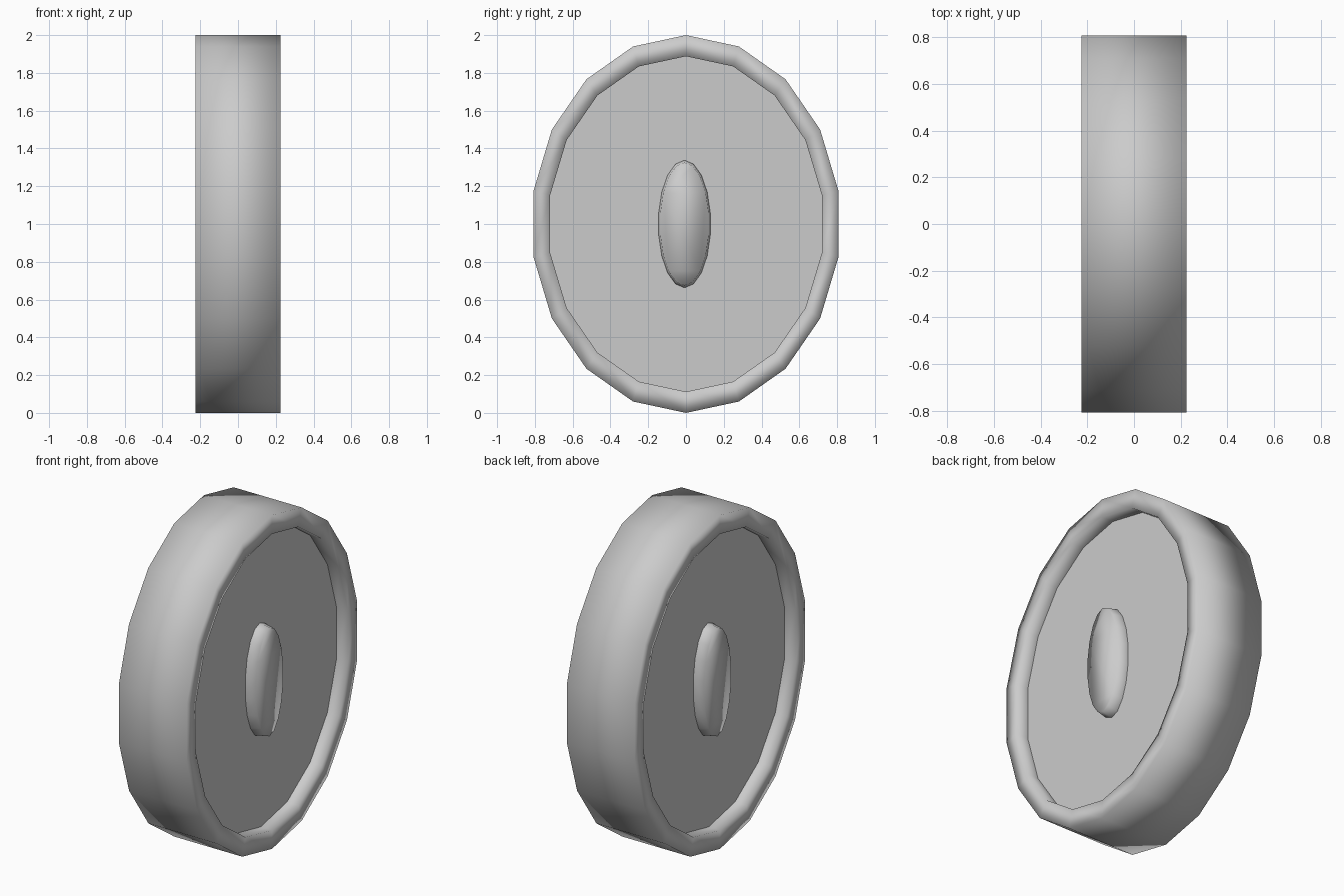
import bpy, bmesh, math

if "Cube" in bpy.data.objects:
    bpy.data.objects.remove(bpy.data.objects["Cube"])

SIDES = 18


def add_ring(bm, x, ry, rz, cy=0.0):
    # elliptical ring around the x axis, with a vertex at the top
    return [bm.verts.new((x, cy + ry * math.sin(2 * math.pi * i / SIDES),
                          1.0 + rz * math.cos(2 * math.pi * i / SIDES)))
            for i in range(SIDES)]


def lofted(name, rings, closed=False, caps=True, smooth=True):
    bm = bmesh.new()
    loops = [add_ring(bm, *r) for r in rings]
    pairs = list(zip(loops, loops[1:]))
    if closed:
        pairs.append((loops[-1], loops[0]))
    for a, b in pairs:
        for i in range(SIDES):
            j = (i + 1) % SIDES
            bm.faces.new((a[i], a[j], b[j], b[i]))
    if caps and not closed:
        bm.faces.new(loops[0])
        bm.faces.new(loops[-1])
    bmesh.ops.recalc_face_normals(bm, faces=bm.faces)
    for f in bm.faces:
        f.smooth = smooth
    mesh = bpy.data.meshes.new(name)
    bm.to_mesh(mesh)
    bm.free()
    obj = bpy.data.objects.new(name, mesh)
    bpy.context.collection.objects.link(obj)
    return obj


OUTER = (0.82, 1.0)
INNER = (0.73, 0.888)
HALF, DISC = 0.225, 0.15

# Wide soft-shaded outer rim
lofted("rim", [(-HALF, *OUTER), (HALF, *OUTER), (HALF, *INNER), (DISC, *INNER),
               (-DISC, *INNER), (-HALF, *INNER)], closed=True)

# Flat recessed disc filling the rim
lofted("disc", [(-DISC, *INNER), (DISC, *INNER)], smooth=False)

# Raised oval hub on each side, the second turned half way around z
for name, s in (("right_hub", 1), ("left_hub", -1)):
    lofted(name, [(s * (DISC - 0.02), 0.139, 0.338, -0.008 * s),
                  (s * DISC, 0.139, 0.338, -0.008 * s),
                  (s * 0.215, 0.13, 0.325, -0.008 * s)])
